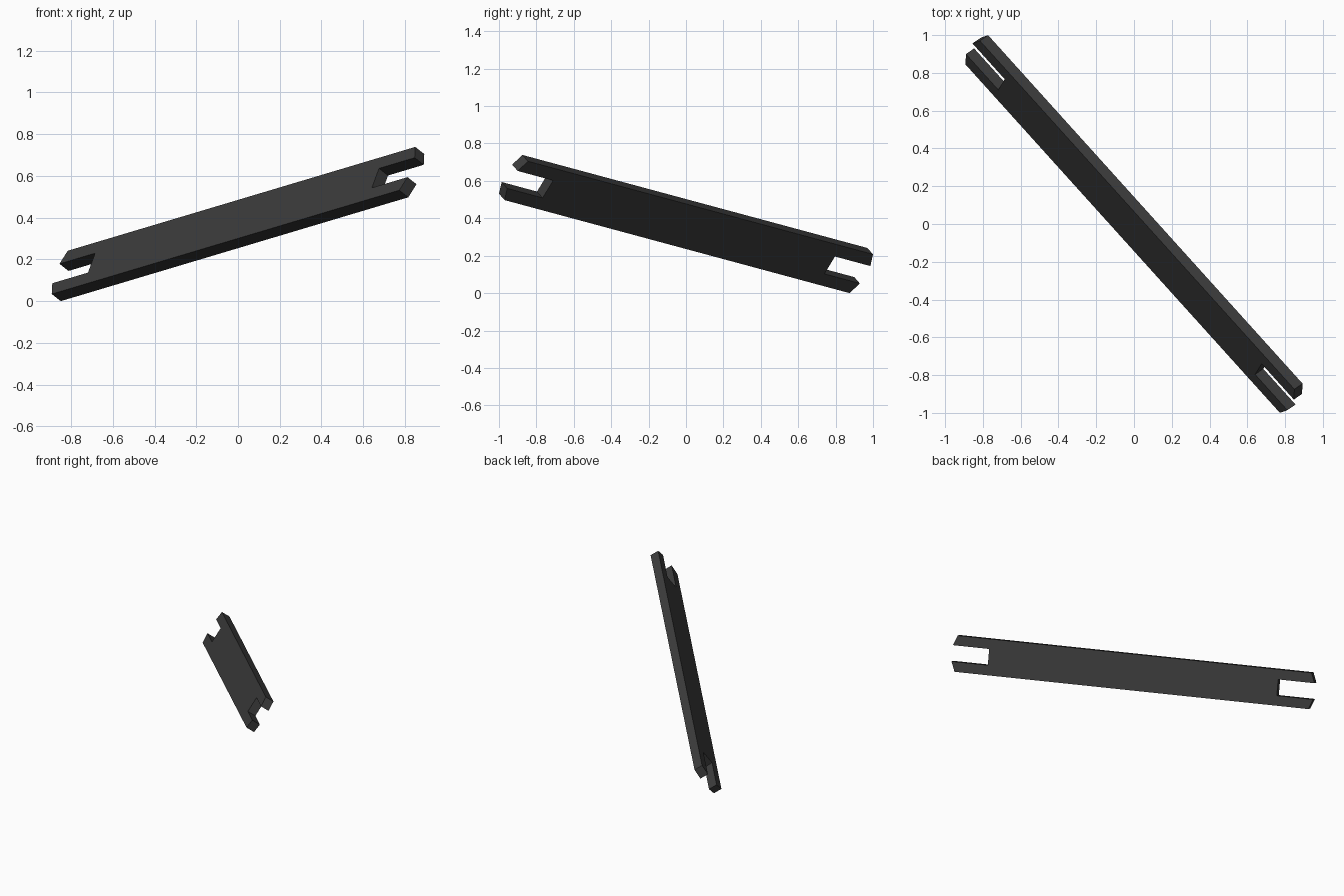
import bpy, bmesh
from mathutils import Matrix, Vector

cube = bpy.data.objects.get("Cube")
if cube:
    bpy.data.objects.remove(cube, do_unlink=True)

# Plate sizes
OUTER, TIP = 1.267, 1.295       # half length at outer corners and at prong tips
NOTCH = TIP - 0.26              # half distance between slot floors
HALF_W, SLOT = 0.127, 0.057     # half widths of plate and slot
THICK = 0.0625

# Dark charcoal material
mat = bpy.data.materials.new("charcoal")
mat.use_nodes = True
colour = (0.045, 0.045, 0.045, 1)
mat.diffuse_color = colour
mat.node_tree.nodes["Principled BSDF"].inputs["Base Color"].default_value = colour

# Double-ended fork outline: one end, then the same end turned half way round
end = [(OUTER, -HALF_W), (TIP, -SLOT), (NOTCH, -SLOT),
       (NOTCH, SLOT), (TIP, SLOT), (OUTER, HALF_W)]
outline = end + [(-x, -z) for x, z in end]

bm = bmesh.new()
face = bm.faces.new([bm.verts.new((x, -THICK / 2, z)) for x, z in outline])
extruded = bmesh.ops.extrude_face_region(bm, geom=[face])["geom"]
bmesh.ops.translate(bm, vec=(0, THICK, 0),
                    verts=[v for v in extruded if isinstance(v, bmesh.types.BMVert)])

# Tilt the plate: its length, thickness and width directions
length = Vector((1.667, -1.847, 0.498)).normalized()
width = Vector((0.299, 0.495, 0.815))
thick = width.cross(length).normalized()
width = length.cross(thick)
turn = Matrix((length, thick, width)).transposed()
bmesh.ops.rotate(bm, verts=bm.verts, cent=(0, 0, 0), matrix=turn)

# Rest it on the floor
low = min(v.co.z for v in bm.verts)
bmesh.ops.translate(bm, verts=bm.verts, vec=(0, 0, -low))
bmesh.ops.recalc_face_normals(bm, faces=bm.faces)

mesh = bpy.data.meshes.new("forked_plate")
bm.to_mesh(mesh)
bm.free()
mesh.materials.append(mat)
plate = bpy.data.objects.new("forked_plate", mesh)
bpy.context.collection.objects.link(plate)
